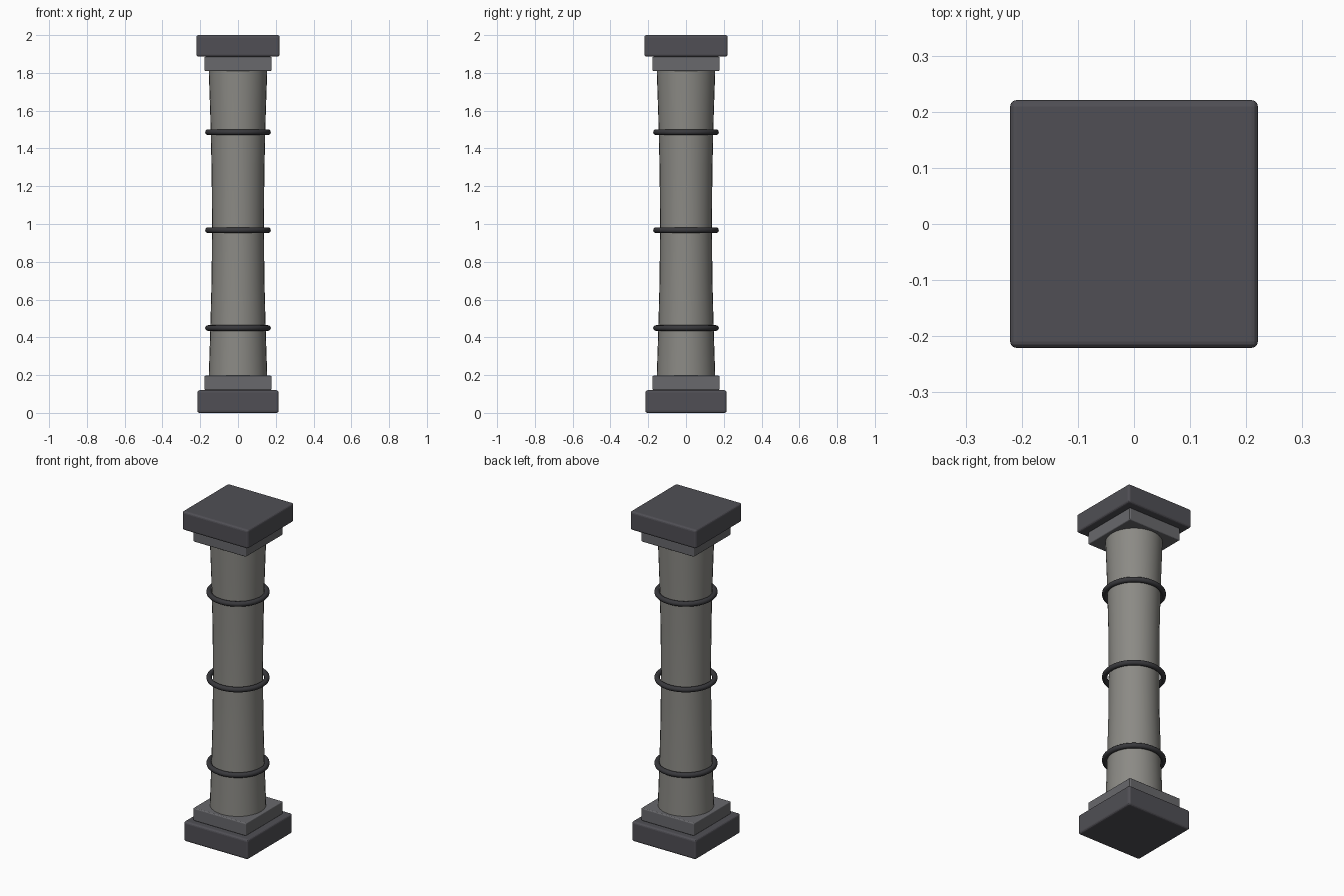
import bpy, bmesh, math

if "Cube" in bpy.data.objects:
    bpy.data.objects.remove(bpy.data.objects["Cube"])


def smooth(obj):
    bpy.ops.object.select_all(action='DESELECT')
    obj.select_set(True)
    bpy.context.view_layer.objects.active = obj
    bpy.ops.object.shade_smooth_by_angle(angle=math.radians(40))


def paint(obj, name, rgb):
    mat = bpy.data.materials.get(name) or bpy.data.materials.new(name)
    mat.diffuse_color = (*rgb, 1)
    mat.use_nodes = True
    mat.node_tree.nodes["Principled BSDF"].inputs["Base Color"].default_value = mat.diffuse_color
    obj.data.materials.append(mat)


def slab(name, half, z0, z1, bevel):
    bpy.ops.mesh.primitive_cube_add(size=1, location=(0, 0, (z0 + z1) / 2))
    obj = bpy.context.object
    obj.name = name
    obj.scale = (half * 2, half * 2, z1 - z0)
    bpy.ops.object.transform_apply(location=False, rotation=False, scale=True)
    mod = obj.modifiers.new("soft_edges", 'BEVEL')
    mod.width = bevel
    mod.segments = 3
    return obj


DARK, MID = (0.08, 0.078, 0.09), (0.14, 0.14, 0.15)
STONE, IRON = (0.26, 0.255, 0.235), (0.04, 0.04, 0.045)

# Square base and capital, each with a smaller step next to the shaft
for name, half, z0, z1, bevel, mat, rgb in (
        ("base_block", 0.215, 0.0, 0.12, 0.012, "dark_stone", DARK),
        ("base_step", 0.177, 0.12, 0.197, 0.006, "mid_stone", MID),
        ("capital_step", 0.177, 1.81, 1.886, 0.006, "mid_stone", MID),
        ("capital_block", 0.221, 1.886, 2.0, 0.012, "dark_stone", DARK)):
    paint(slab(name, half, z0, z1, bevel), mat, rgb)

# Waisted shaft, lathed from a short profile
profile = [(0.155, 0.19), (0.147, 0.43), (0.140, 0.70), (0.137, 1.0),
           (0.140, 1.30), (0.147, 1.58), (0.155, 1.815)]
sides = 32
bm = bmesh.new()
rings = [[bm.verts.new((r * math.cos(2 * math.pi * i / sides),
                        r * math.sin(2 * math.pi * i / sides), z))
          for i in range(sides)] for r, z in profile]
for low, high in zip(rings, rings[1:]):
    for i in range(sides):
        j = (i + 1) % sides
        bm.faces.new((low[i], low[j], high[j], high[i]))
bm.faces.new(rings[0][::-1])
bm.faces.new(rings[-1])
mesh = bpy.data.meshes.new("shaft")
bm.to_mesh(mesh)
bm.free()
shaft = bpy.data.objects.new("shaft", mesh)
bpy.context.collection.objects.link(shaft)
smooth(shaft)
paint(shaft, "shaft_stone", STONE)

# Three iron bands around the shaft
for name, z in (("lower_band", 0.449), ("middle_band", 0.967), ("upper_band", 1.486)):
    bpy.ops.mesh.primitive_torus_add(major_radius=0.159, minor_radius=0.015,
                                     major_segments=48, minor_segments=12,
                                     location=(0, 0, z))
    band = bpy.context.object
    band.name = name
    smooth(band)
    paint(band, "iron", IRON)
